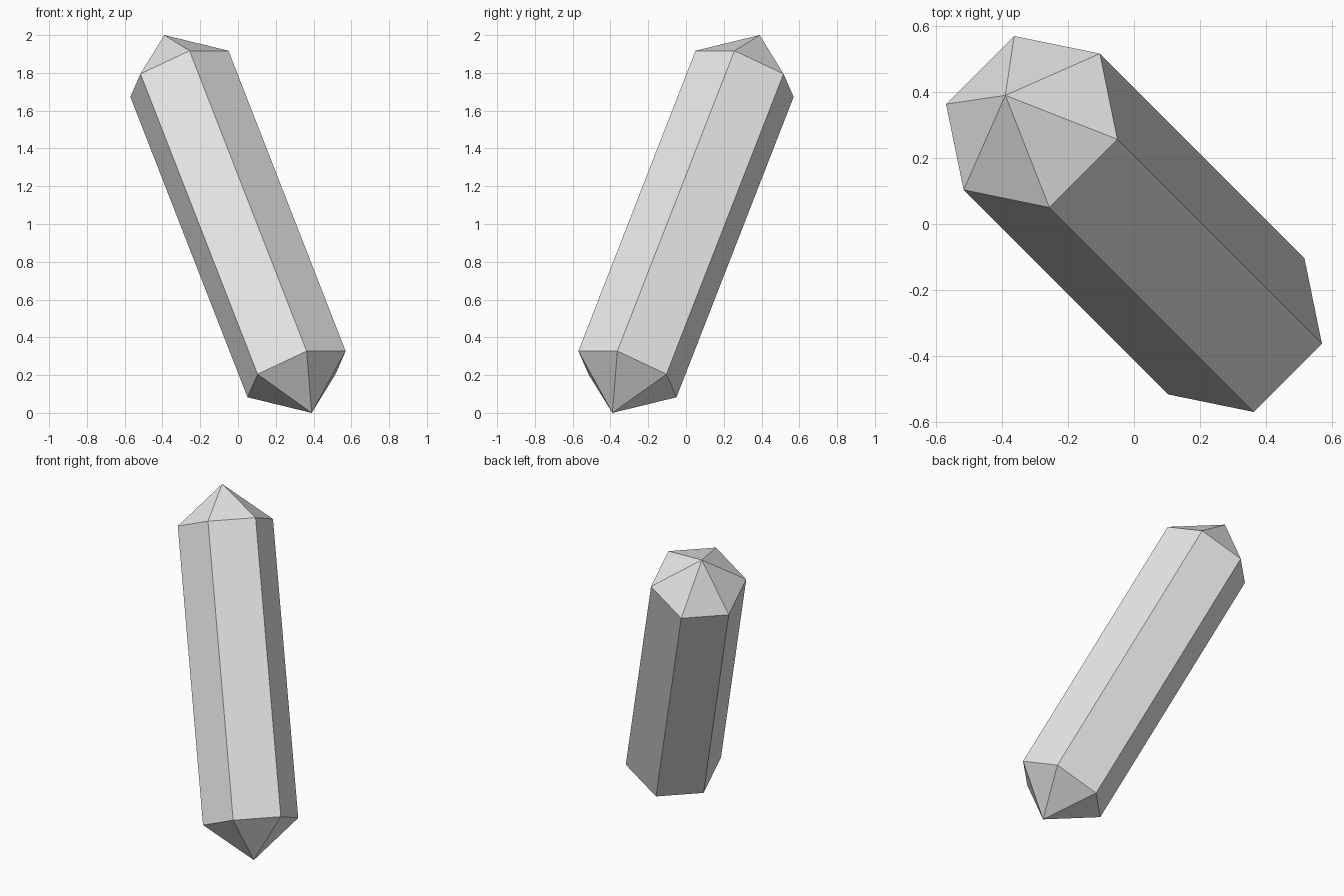
import bpy, bmesh, math
from mathutils import Vector

cube = bpy.data.objects.get("Cube")
if cube:
    bpy.data.objects.remove(cube, do_unlink=True)

# Single stone colour
stone = bpy.data.materials.new("grey_stone")
stone.use_nodes = True
colour = (0.8, 0.8, 0.8, 1)
stone.diffuse_color = colour
stone.node_tree.nodes["Principled BSDF"].inputs["Base Color"].default_value = colour

# Leaning axis, with two directions across it
centre = Vector((0, 0, 1))
tip = Vector((-0.39, 0.39, 1))
axis = tip.normalized()
across = Vector((-1, -1, 0)).normalized()
up = axis.cross(across)
SIDES, RADIUS, SHOULDER = 6, 0.292, 0.795

bm = bmesh.new()


def ring(middle):
    angles = [math.tau * i / SIDES for i in range(SIDES)]
    return [bm.verts.new(middle + RADIUS * (across * math.cos(a) + up * math.sin(a)))
            for a in angles]


# Hexagonal shaft with a six-sided point at each end
low, high = ring(centre - tip * SHOULDER), ring(centre + tip * SHOULDER)
bottom, top = bm.verts.new(centre - tip), bm.verts.new(centre + tip)
for i in range(SIDES):
    j = (i + 1) % SIDES
    bm.faces.new((low[i], low[j], high[j], high[i]))
    bm.faces.new((high[i], high[j], top))
    bm.faces.new((low[j], low[i], bottom))
bmesh.ops.recalc_face_normals(bm, faces=bm.faces)

mesh = bpy.data.meshes.new("crystal")
bm.to_mesh(mesh)
bm.free()
mesh.materials.append(stone)
crystal = bpy.data.objects.new("crystal", mesh)
bpy.context.collection.objects.link(crystal)
